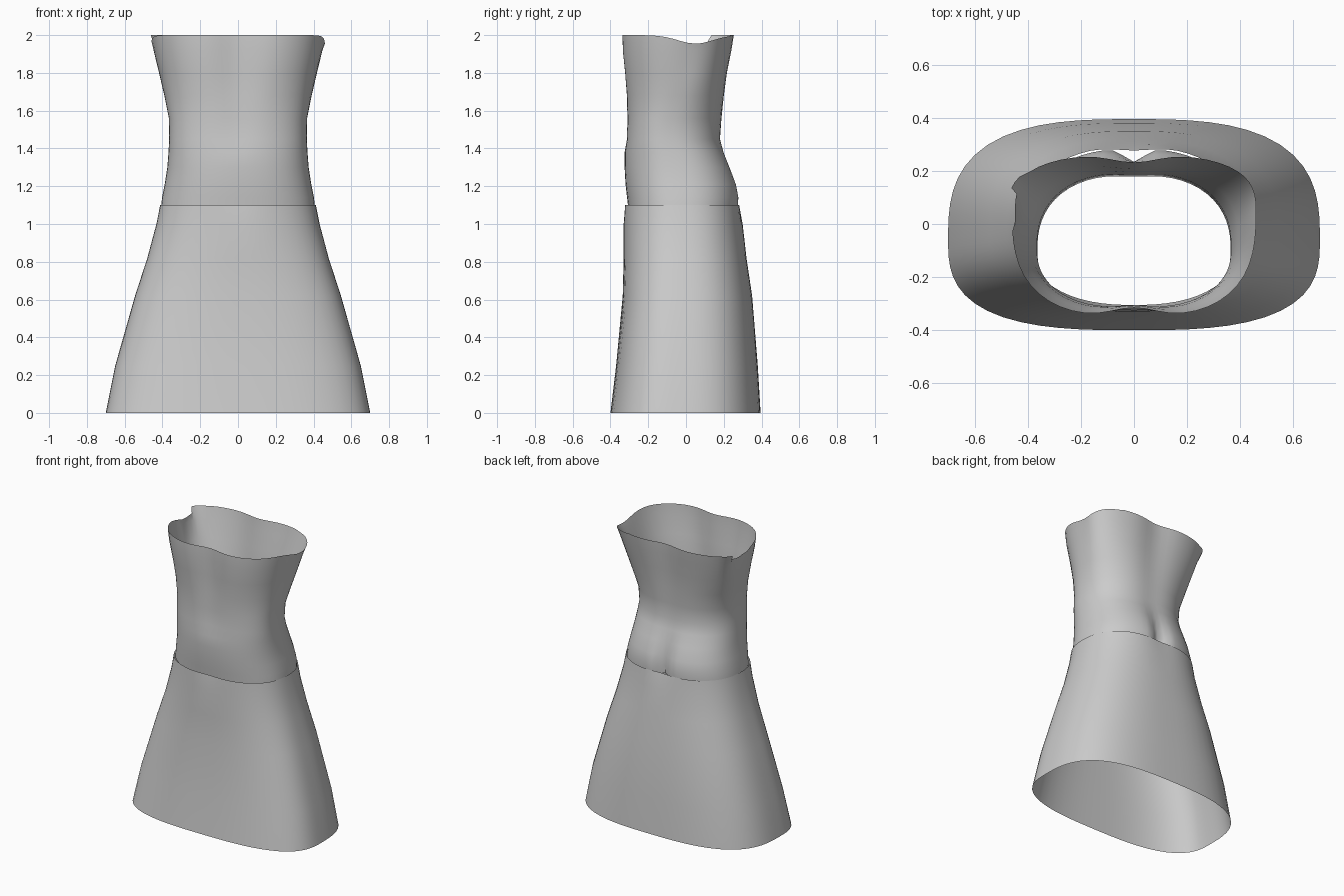
import bpy, bmesh, math

SEGMENTS = 64

cloth = bpy.data.materials.new("grey_cloth")
cloth.diffuse_color = (0.6, 0.6, 0.6, 1)


def ring(z, w, cy, front, back, n, dent_front, dent_back, spread):
    """Rounded-rectangle section with a dent at the middle of front and back."""
    points = []
    for i in range(SEGMENTS):
        a = 2 * math.pi * i / SEGMENTS
        c, s = math.cos(a), math.sin(a)
        r = (abs(c) ** n + abs(s) ** n) ** (-1 / n)
        x = w * c * r
        y = cy + s * r * ((back - cy) if s > 0 else (cy - front))
        dip = math.exp(-(x / spread) ** 2)
        y += dip * (-dent_back if s > 0 else dent_front)
        points.append([x, y, z])
    return points


def loft(name, rings):
    """Join successive sections into an open tube."""
    bm = bmesh.new()
    loops = [[bm.verts.new(p) for p in pts] for pts in rings]
    for low, high in zip(loops, loops[1:]):
        for i in range(SEGMENTS):
            j = (i + 1) % SEGMENTS
            bm.faces.new((low[i], low[j], high[j], high[i]))
    mesh = bpy.data.meshes.new(name)
    bm.to_mesh(mesh)
    bm.free()
    mesh.materials.append(cloth)
    obj = bpy.data.objects.new(name, mesh)
    bpy.context.collection.objects.link(obj)
    bpy.context.view_layer.objects.active = obj
    obj.select_set(True)
    bpy.ops.object.shade_smooth_by_angle(angle=math.radians(50))
    obj.select_set(False)


# Flared skirt: z, half width, widest y, front, back, squareness, dents, spread
loft("skirt", [ring(*row) for row in (
    (0.00, 0.70, -0.06, -0.40, 0.395, 2.9, 0, 0, 0.1),
    (0.25, 0.65, -0.05, -0.37, 0.38, 2.8, 0, 0, 0.1),
    (0.62, 0.545, -0.04, -0.335, 0.35, 2.6, 0, 0, 0.1),
    (0.82, 0.48, -0.03, -0.33, 0.32, 2.5, 0, 0, 0.1),
    (1.00, 0.432, -0.03, -0.33, 0.30, 2.4, 0, 0, 0.1),
    (1.10, 0.412, -0.03, -0.33, 0.292, 2.4, 0.01, 0.015, 0.1),
)])

# Fitted bodice: seat, narrow waist and flared chest
bodice = [ring(*row) for row in (
    (1.08, 0.408, -0.03, -0.305, 0.280, 2.4, 0.00, 0.05, 0.05),
    (1.14, 0.402, -0.03, -0.312, 0.284, 2.4, 0.00, 0.05, 0.05),
    (1.21, 0.388, -0.04, -0.320, 0.272, 2.4, 0.00, 0.04, 0.06),
    (1.30, 0.374, -0.06, -0.325, 0.240, 2.4, 0.00, 0.02, 0.08),
    (1.38, 0.368, -0.08, -0.325, 0.205, 2.4, 0.00, 0.01, 0.08),
    (1.45, 0.364, -0.10, -0.320, 0.187, 2.4, 0.01, 0.008, 0.10),
    (1.56, 0.366, -0.09, -0.318, 0.196, 2.4, 0.01, 0.01, 0.10),
    (1.68, 0.390, -0.04, -0.325, 0.210, 2.5, 0.02, 0.015, 0.11),
    (1.80, 0.418, 0.00, -0.338, 0.227, 2.6, 0.03, 0.02, 0.12),
    (1.92, 0.447, 0.03, -0.350, 0.250, 2.7, 0.035, 0.025, 0.12),
    (2.00, 0.460, 0.05, -0.350, 0.262, 2.8, 0.035, 0.03, 0.12),
)]

# Neckline dips at the sides, with a small step at the left back
for p in bodice[-1]:
    if p[0] < -0.3 and p[1] > 0.12:
        p[0] -= 0.015 if p[1] < 0.18 else 0
    else:
        p[2] -= 0.045 * math.exp(-((p[1] - 0.05) / 0.13) ** 2) if abs(p[0]) > 0.3 else 0
        if p[0] < -0.3 and p[1] > 0:
            p[0] += 0.012
loft("bodice", bodice)
